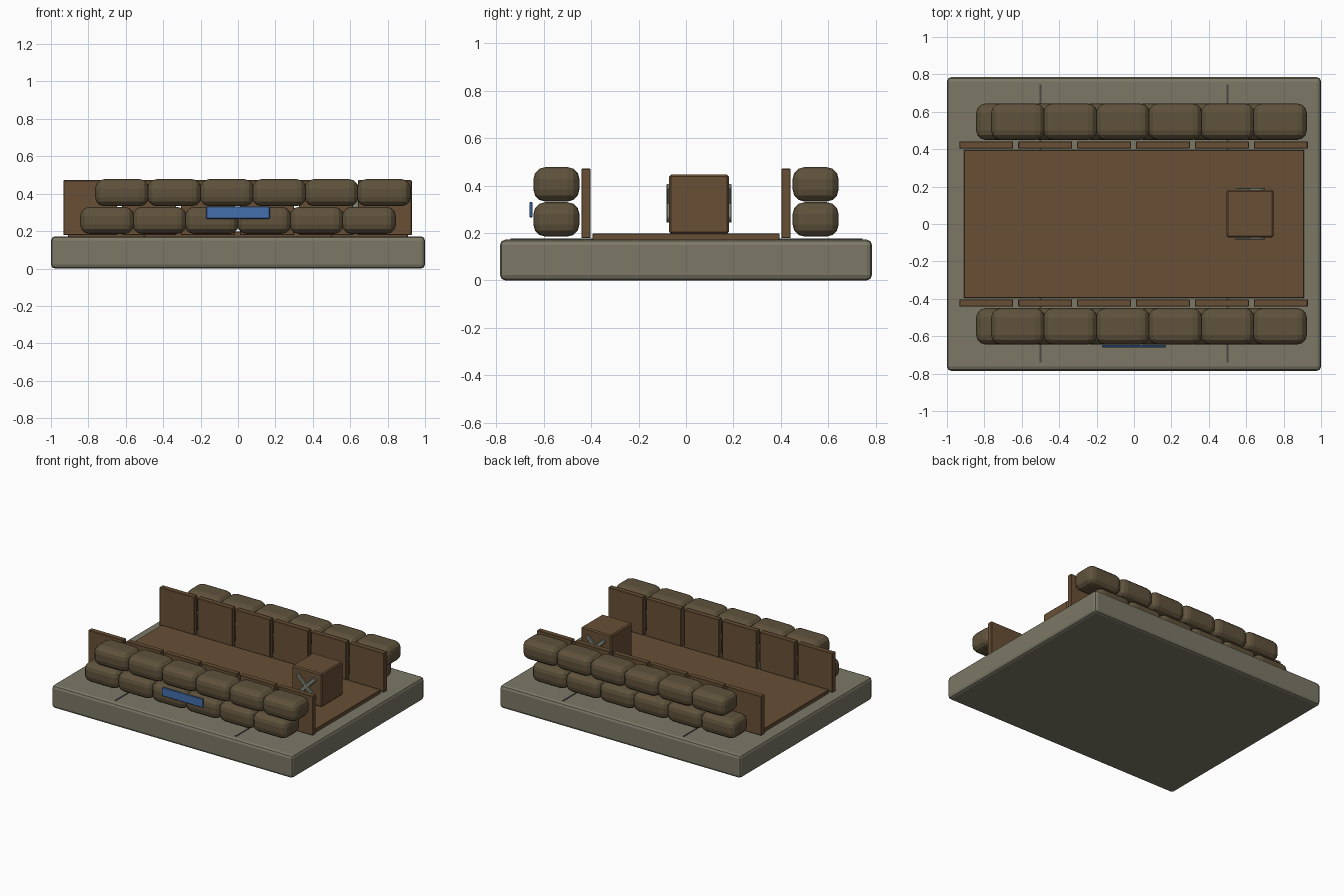
import bpy
from math import radians

if "Cube" in bpy.data.objects:
    bpy.data.objects.remove(bpy.data.objects["Cube"])


def material(name, rgb):
    m = bpy.data.materials.new(name)
    m.diffuse_color = (*rgb, 1)
    m.use_nodes = True
    m.node_tree.nodes["Principled BSDF"].inputs["Base Color"].default_value = m.diffuse_color
    return m


STONE = material("stone", (0.20, 0.19, 0.135))
WOOD = material("wood", (0.14, 0.08, 0.036))
BAG = material("burlap", (0.115, 0.085, 0.045))
BLUE = material("blue_paint", (0.06, 0.16, 0.42))
DARK = material("dark_joint", (0.06, 0.065, 0.055))
METAL = material("metal", (0.22, 0.24, 0.19))


def box(name, x, y, z, mat, bevel=0.0, segments=1, tilt=0.0):
    """Box from (min, max) ranges, optionally bevelled and turned about y."""
    centre = [(a + b) / 2 for a, b in (x, y, z)]
    bpy.ops.mesh.primitive_cube_add(size=1, location=centre)
    ob = bpy.context.object
    ob.name = name
    ob.scale = [b - a for a, b in (x, y, z)]
    bpy.ops.object.transform_apply(location=False, rotation=False, scale=True)
    ob.rotation_euler.y = tilt
    ob.data.materials.append(mat)
    if bevel:
        mod = ob.modifiers.new("bevel", 'BEVEL')
        mod.width = bevel
        mod.segments = segments
    return ob


# Concrete slab with two joint lines, and the plank floor
box("base_slab", (-1, 1), (-0.785, 0.785), (0, 0.172), STONE, 0.022, 2)
for x in (-0.5, 0.5):
    box("slab_joint", (x - 0.005, x + 0.005), (-0.74, 0.745), (0.165, 0.176), DARK)
box("trench_floor", (-0.91, 0.91), (-0.395, 0.395), (0.165, 0.198), WOOD, 0.003)

for side, label in ((-1, "front"), (1, "back")):
    # Wooden retaining panels
    for i in range(6):
        cx = -0.79 + 0.315 * i
        y = sorted((side * 0.403, side * 0.442))
        box(label + "_wall_panel", (cx - 0.144, cx + 0.144), y, (0.178, 0.472), WOOD, 0.003)
    # Two staggered rows of sandbags
    for z0, shift in ((0.185, 0.0), (0.333, 0.08)):
        for i in range(6):
            cx = -0.70 + 0.28 * i + shift
            y = sorted((side * 0.45, side * 0.644))
            box(label + "_sandbag", (cx - 0.144, cx + 0.144), y,
                (z0, z0 + 0.145), BAG, 0.05, 3)

# Blue marker plate on the front bags
box("marker_plate", (-0.17, 0.17), (-0.661, -0.648), (0.266, 0.331), BLUE, 0.003)

# Wooden crate with crossed braces on both sides
box("crate", (0.495, 0.745), (-0.071, 0.181), (0.197, 0.447), WOOD, 0.008)
for side, label in ((-1, "front"), (1, "back")):
    for tilt in (45, -45):
        y = 0.055 + side * 0.13
        box(label + "_crate_brace", (0.516, 0.724), (y - 0.008, y + 0.008),
            (0.31, 0.34), METAL, 0.004, 1, radians(tilt))
